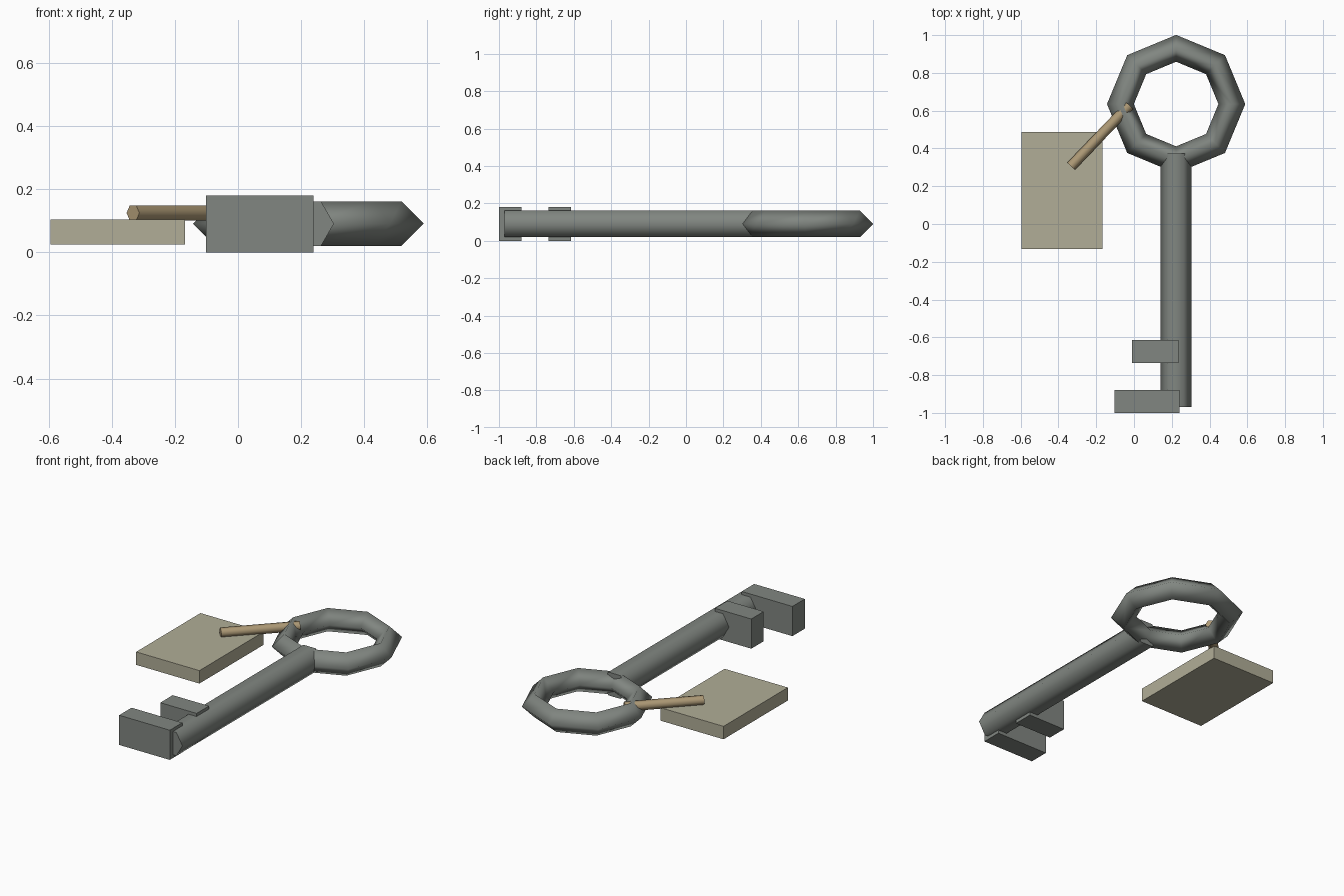
import bpy
import bmesh
from math import atan2, radians
from mathutils import Matrix, Vector

default = bpy.data.objects.get("Cube")
if default:
    bpy.data.objects.remove(default, do_unlink=True)


def material(name, rgb):
    mat = bpy.data.materials.new(name)
    mat.use_nodes = True
    color = (*rgb, 1)
    mat.diffuse_color = color
    mat.node_tree.nodes["Principled BSDF"].inputs["Base Color"].default_value = color
    return mat


iron = material("iron grey", (0.22, 0.24, 0.22))
card = material("pale tag", (0.44, 0.42, 0.31))
cord = material("tan cord", (0.42, 0.32, 0.18))


def add_object(name, bm, mat):
    mesh = bpy.data.meshes.new(name)
    bm.to_mesh(mesh)
    bm.free()
    mesh.materials.append(mat)
    obj = bpy.data.objects.new(name, mesh)
    bpy.context.collection.objects.link(obj)
    return obj


def box(name, low, high, mat):
    low, high = Vector(low), Vector(high)
    bm = bmesh.new()
    bmesh.ops.create_cube(bm, size=1)
    bmesh.ops.scale(bm, vec=high - low, verts=bm.verts)
    bmesh.ops.translate(bm, vec=(low + high) / 2, verts=bm.verts)
    return add_object(name, bm, mat)


def hex_rod(name, start, end, radius, mat):
    """Level six-sided rod with corners pointing sideways, smooth sides and flat ends."""
    start, end = Vector(start), Vector(end)
    span = end - start
    bm = bmesh.new()
    bmesh.ops.create_cone(bm, cap_ends=True, segments=6, radius1=radius,
                          radius2=radius, depth=span.length)
    turn = (Matrix.Rotation(-atan2(span.x, span.y), 4, "Z")
            @ Matrix.Rotation(radians(90), 4, "X")
            @ Matrix.Rotation(radians(90), 4, "Z"))
    bm.transform(Matrix.Translation((start + end) / 2) @ turn)
    obj = add_object(name, bm, mat)
    obj.data.shade_smooth()
    obj.data.set_sharp_from_angle(angle=radians(65))
    return obj


# Eight-sided handle ring with a diamond section
bpy.ops.mesh.primitive_torus_add(location=(0.223, 0.635, 0.091), major_segments=8,
                                 minor_segments=4, major_radius=0.295, minor_radius=0.071)
ring = bpy.context.object
ring.name = "handle_ring"
ring.data.materials.append(iron)
ring.data.shade_smooth()

# Shaft and the two teeth
hex_rod("shaft", (0.222, -0.97, 0.091), (0.222, 0.373, 0.091), 0.082, iron)
box("end_tooth", (-0.102, -1.0, 0), (0.24, -0.88, 0.181), iron)
box("inner_tooth", (-0.01, -0.735, 0), (0.235, -0.615, 0.181), iron)

# Tag and the cord that ties it to the ring
box("tag", (-0.595, -0.132, 0.025), (-0.168, 0.488, 0.104), card)
hex_rod("tag_cord", (-0.333, 0.306, 0.125), (-0.024, 0.628, 0.125), 0.028, cord)
